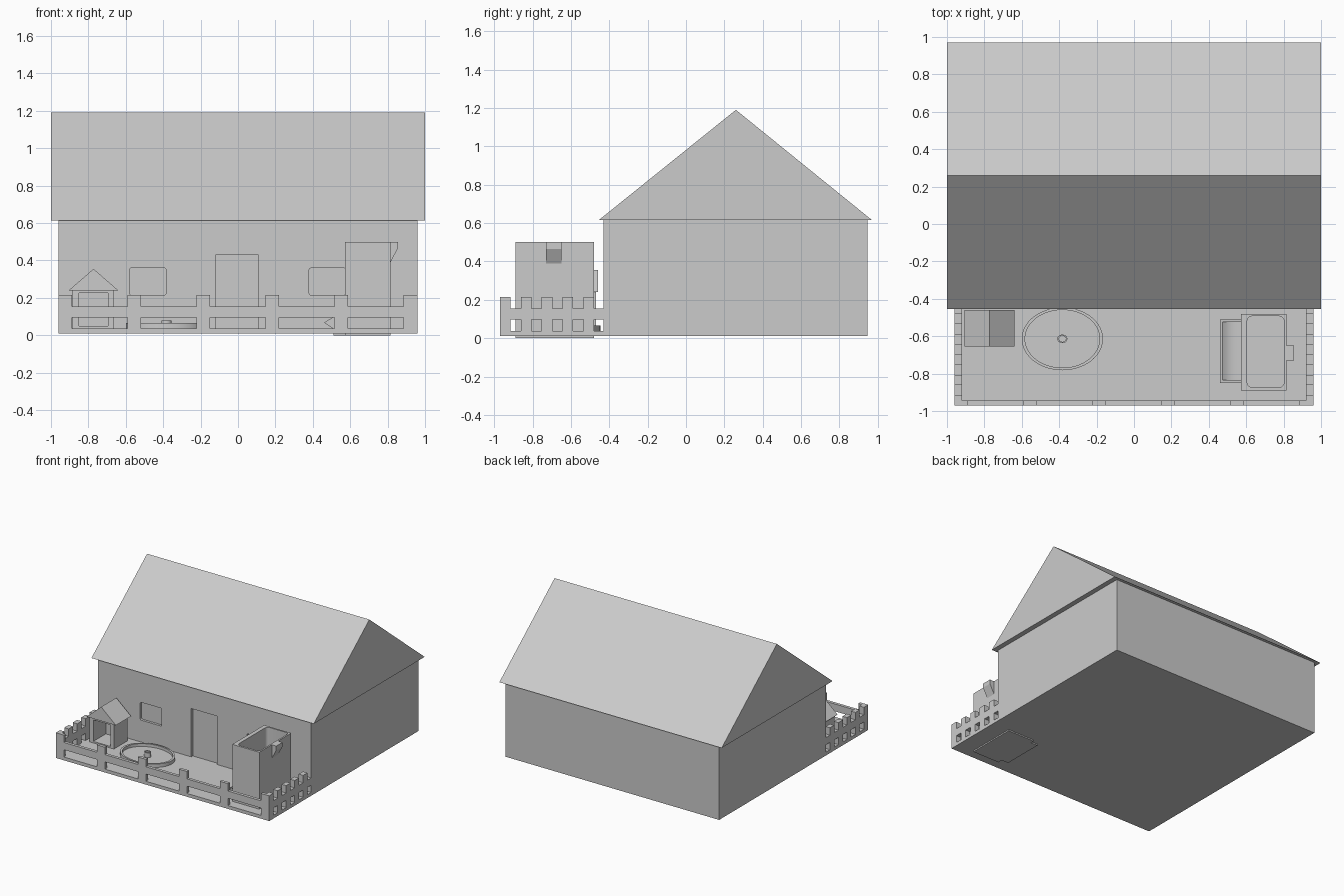
import bpy, bmesh, math
from mathutils import Vector

default = bpy.data.objects.get("Cube")
if default:
    bpy.data.objects.remove(default, do_unlink=True)

grey = bpy.data.materials.new("plain_grey")
grey.use_nodes = True
colour = (0.6, 0.6, 0.6, 1)
grey.diffuse_color = colour
grey.node_tree.nodes["Principled BSDF"].inputs["Base Color"].default_value = colour


def finish(name, bm):
    bmesh.ops.recalc_face_normals(bm, faces=bm.faces)
    mesh = bpy.data.meshes.new(name)
    bm.to_mesh(mesh)
    bm.free()
    mesh.materials.append(grey)
    obj = bpy.data.objects.new(name, mesh)
    bpy.context.collection.objects.link(obj)
    return obj


def activate(obj):
    bpy.ops.object.select_all(action="DESELECT")
    obj.select_set(True)
    bpy.context.view_layer.objects.active = obj


def smooth(obj):
    activate(obj)
    bpy.ops.object.shade_smooth_by_angle(angle=math.radians(35))


def box(name, x, y, z, round_axis=None, radius=0.0):
    """Box from (min, max) pairs, with edges along one axis optionally rounded."""
    bm = bmesh.new()
    bmesh.ops.create_cube(bm, size=1)
    for v in bm.verts:
        v.co = Vector([(r[0] + r[1]) / 2 + c * (r[1] - r[0]) for r, c in zip((x, y, z), v.co)])
    if radius:
        edges = [e for e in bm.edges
                 if abs((e.verts[0].co - e.verts[1].co).normalized()[round_axis]) > 0.9]
        bmesh.ops.bevel(bm, geom=edges, offset=radius, segments=4, profile=0.5, affect="EDGES")
    return finish(name, bm)


def prism(name, profile, axis, start, end):
    """Extrude a (y, z) profile along x, or an (x, z) profile along y."""
    bm = bmesh.new()
    place = (lambda p: (start, p[0], p[1])) if axis == "x" else (lambda p: (p[0], start, p[1]))
    face = bm.faces.new([bm.verts.new(place(p)) for p in profile])
    new = bmesh.ops.extrude_face_region(bm, geom=[face])["geom"]
    step = Vector((end - start, 0, 0)) if axis == "x" else Vector((0, end - start, 0))
    bmesh.ops.translate(bm, vec=step, verts=[g for g in new if isinstance(g, bmesh.types.BMVert)])
    return finish(name, bm)


def lathe(name, profile, centre, scale, steps):
    bm = bmesh.new()
    verts = [bm.verts.new((r, 0, z)) for r, z in profile]
    edges = [bm.edges.new(pair) for pair in zip(verts, verts[1:])]
    bmesh.ops.spin(bm, geom=verts + edges, cent=(0, 0, 0), axis=(0, 0, 1),
                   angle=math.tau, steps=steps)
    bmesh.ops.remove_doubles(bm, verts=bm.verts, dist=0.0001)
    for v in bm.verts:
        v.co = Vector((centre[0] + v.co.x * scale[0], centre[1] + v.co.y * scale[1], v.co.z))
    obj = finish(name, bm)
    smooth(obj)
    return obj


def cut(obj, cutter):
    cutter.hide_render = True
    mod = obj.modifiers.new("cut", "BOOLEAN")
    mod.operation = "DIFFERENCE"
    mod.solver = "EXACT"
    mod.object = cutter
    activate(obj)
    bpy.ops.object.modifier_apply(modifier=mod.name)
    bpy.data.objects.remove(cutter, do_unlink=True)


# House walls with recessed door and windows
FLOOR = 0.037
house = box("house_walls", (-0.96, 0.96), (-0.43, 0.945), (0.01, 0.62))
recess = (-0.5, -0.41)
cut(house, box("door_recess", (-0.12, 0.11), recess, (FLOOR, 0.43)))
for left in (-0.58, 0.38):
    cut(house, box("window_recess", (left, left + 0.195), recess, (0.215, 0.36), 1, 0.012))

# Gable roof
prism("house_roof", [(-0.455, 0.615), (0.97, 0.615), (0.26, 1.19)], "x", -1, 1)

# Yard slab
box("yard_floor", (-0.96, 0.96), (-0.97, -0.43), (0.01, FLOOR))

# Front fence
RAIL, POST = (0.096, 0.155), (FLOOR, 0.215)
box("front_fence_rail", (-0.96, 0.96), (-0.97, -0.945), RAIL)
for i in range(6):
    x = -0.96 + i * 0.369
    box("front_fence_post", (x, x + 0.072), (-0.97, -0.945), POST)

# Side fences
for side, x in (("right", (-0.96, -0.92)), ("left", (0.92, 0.96))):
    box(side + "_fence_rail", x, (-0.97, -0.43), RAIL)
    for i in range(5):
        y = -0.97 + i * 0.109
        box(side + "_fence_post", x, (y, y + 0.055), POST)

# Pet house
kennel = box("kennel_body", (-0.885, -0.665), (-0.645, -0.47), (FLOOR, 0.24))
cut(kennel, box("kennel_opening", (-0.85, -0.695), (-0.7, -0.485), (0.05, 0.225)))
prism("kennel_roof", [(-0.905, 0.24), (-0.64, 0.24), (-0.7725, 0.355)], "y", -0.655, -0.46)

# Oval basin with a small central nozzle
pool = (-0.383, -0.614)
lathe("basin", [(1, 0.03), (1, 0.065), (0.92, 0.065), (0.92, 0.042), (0, 0.042)],
      pool, (0.217, 0.168), 64)
lathe("basin_nozzle", [(1, 0.03), (1, 0.08), (0.7, 0.08), (0.7, 0.07), (0, 0.07)],
      pool, (0.027, 0.023), 16)

# Tall open bin
bin_body = box("bin_body", (0.572, 0.815), (-0.89, -0.48), (0, 0.5))
cut(bin_body, box("bin_hollow", (0.605, 0.802), (-0.873, -0.493), (0.1, 0.6), 2, 0.025))
smooth(bin_body)

# Bracket on the outer side of the bin
prism("bin_bracket", [(0.81, 0.38), (0.855, 0.465), (0.855, 0.5), (0.81, 0.5)],
      "y", -0.73, -0.65)

# Sloped feeding trough beside the bin
trough = prism("bin_trough", [(0.58, 0), (0.51, 0), (0.51, 0.035), (0.46, 0.068), (0.58, 0.14)],
               "y", -0.85, -0.51)
cut(trough, prism("trough_hollow", [(0.473, 0.2), (0.473, 0.072), (0.49, 0.06), (0.51, 0.051),
                                    (0.535, 0.046), (0.571, 0.045), (0.571, 0.2)],
                  "y", -0.835, -0.525))
smooth(trough)
